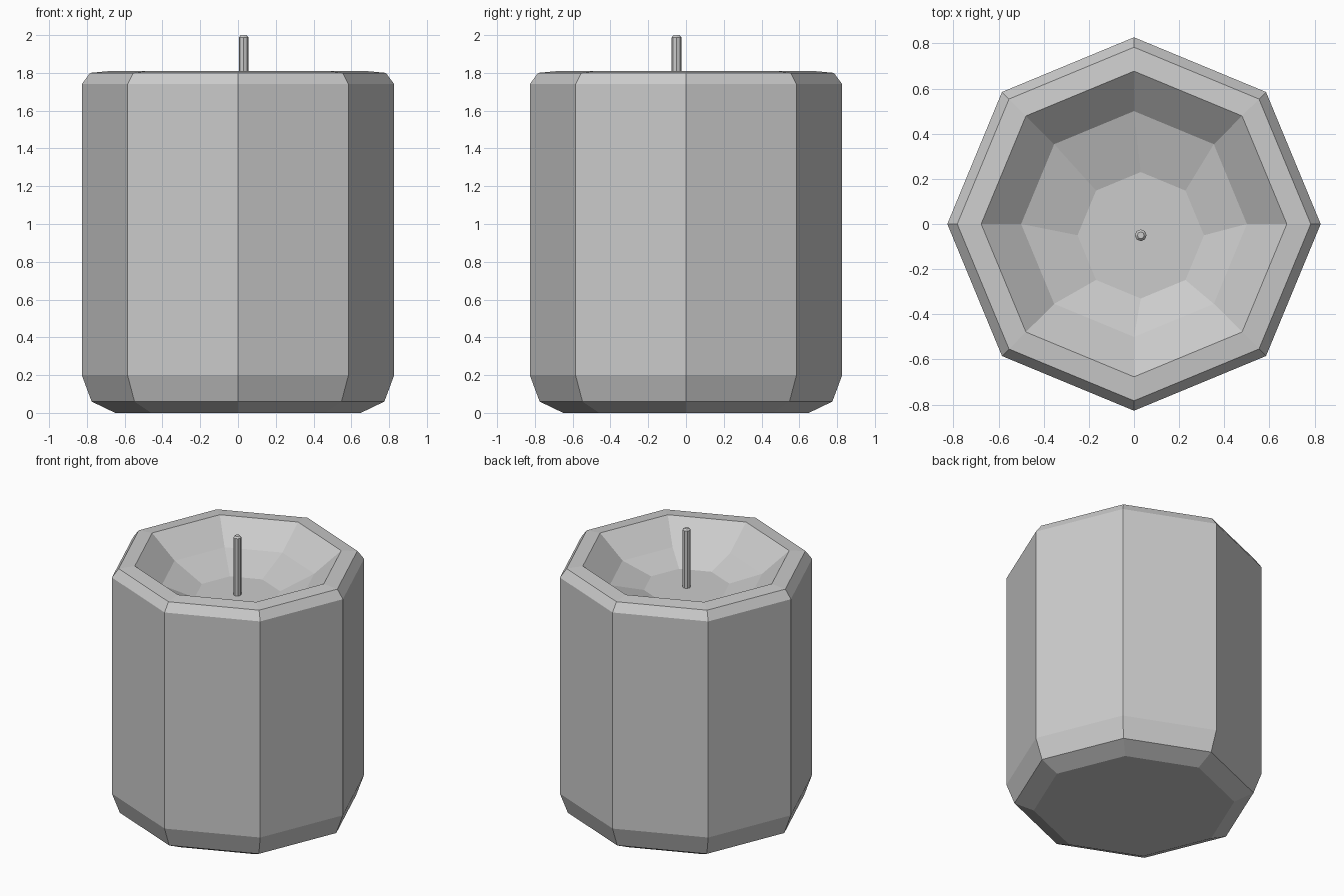
import bpy
import bmesh
from math import cos, sin, pi

if "Cube" in bpy.data.objects:
    bpy.data.objects.remove(bpy.data.objects["Cube"])

SIDES = 8
WICK_X, WICK_Y = 0.03, -0.05


def stacked_rings(name, rings):
    """Closed octagonal solid skinned through (radius, z, x, y) rings."""
    bm = bmesh.new()
    loops = []
    for r, z, x, y in rings:
        loops.append([bm.verts.new((x + r * cos(2 * pi * i / SIDES),
                                    y + r * sin(2 * pi * i / SIDES), z))
                      for i in range(SIDES)])
    for a, b in zip(loops, loops[1:]):
        for i in range(SIDES):
            j = (i + 1) % SIDES
            bm.faces.new((a[i], a[j], b[j], b[i]))
    bm.faces.new(loops[0][::-1])
    bm.faces.new(loops[-1])
    bmesh.ops.recalc_face_normals(bm, faces=bm.faces)
    mesh = bpy.data.meshes.new(name)
    bm.to_mesh(mesh)
    bm.free()
    obj = bpy.data.objects.new(name, mesh)
    bpy.context.collection.objects.link(obj)
    return obj


# Wax body: chamfered base, straight wall, rim and sunken melt pool
stacked_rings("candle_body", [
    (0.65, 0.0, 0, 0),
    (0.775, 0.06, 0, 0),
    (0.827, 0.20, 0, 0),
    (0.827, 1.74, 0, 0),
    (0.783, 1.80, 0, 0),
    (0.677, 1.81, 0, 0),
    (0.50, 1.66, 0, 0),
    (0.28, 1.58, WICK_X, WICK_Y),
])

# Wick, slightly off centre, with a bevelled tip
stacked_rings("wick", [
    (0.026, 1.56, WICK_X, WICK_Y),
    (0.026, 1.988, WICK_X, WICK_Y),
    (0.015, 2.0, WICK_X, WICK_Y),
])
